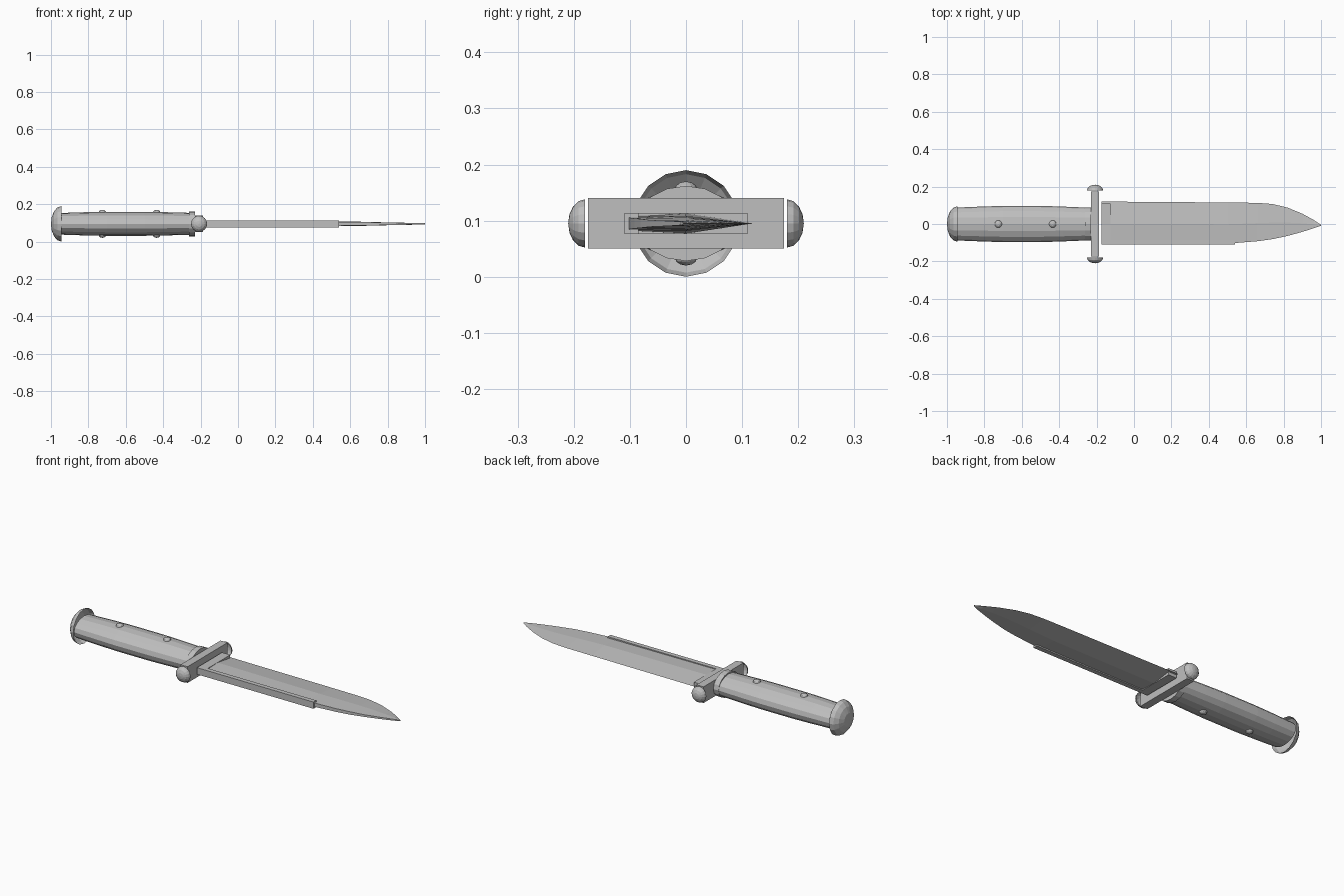
import bpy, bmesh, math

if "Cube" in bpy.data.objects:
    bpy.data.objects.remove(bpy.data.objects["Cube"])

C = 0.095  # height of the long axis

mat = bpy.data.materials.new("plain grey")
mat.diffuse_color = (0.52, 0.52, 0.52, 1)
mat.use_nodes = True
mat.node_tree.nodes["Principled BSDF"].inputs["Base Color"].default_value = mat.diffuse_color


def make(name, verts, faces, fix=True):
    me = bpy.data.meshes.new(name)
    me.from_pydata(verts, [], faces)
    if fix:
        bm = bmesh.new()
        bm.from_mesh(me)
        bmesh.ops.remove_doubles(bm, verts=bm.verts, dist=1e-5)
        bmesh.ops.recalc_face_normals(bm, faces=bm.faces)
        bm.to_mesh(me)
        bm.free()
    me.materials.append(mat)
    ob = bpy.data.objects.new(name, me)
    bpy.context.collection.objects.link(ob)
    return ob


def loft(name, rings, cap=True):
    n = len(rings[0])
    verts = [p for r in rings for p in r]
    faces = [(i * n + j, i * n + (j + 1) % n, (i + 1) * n + (j + 1) % n, (i + 1) * n + j)
             for i in range(len(rings) - 1) for j in range(n)]
    if cap:
        faces += [tuple(range(n))[::-1], tuple(range(len(verts) - n, len(verts)))]
    return make(name, verts, faces)


def ellipse(x, ry, rz, n=16):
    return [(x, ry * math.cos(2 * math.pi * k / n), C + rz * math.sin(2 * math.pi * k / n)) for k in range(n)]


def box(name, x0, x1, y0, y1, z0, z1):
    return loft(name, [[(x, y0, z0), (x, y1, z0), (x, y1, z1), (x, y0, z1)] for x in (x0, x1)])


def dome(name, center, axis, depth, r, n=16, rows=4):
    """Open half sphere bulging along a signed axis (0=x, 1=y, 2=z)."""
    a, s = axis
    verts = []
    for i in range(rows):
        t = math.pi / 2 * i / rows
        for k in range(n):
            u = 2 * math.pi * k / n
            p = list(center)
            p[a] += s * depth * math.sin(t)
            p[(a + 1) % 3] += r * math.cos(t) * math.cos(u)
            p[(a + 2) % 3] += r * math.cos(t) * math.sin(u)
            verts.append(p)
    tip = list(center)
    tip[a] += s * depth
    verts.append(tip)
    faces = []
    for i in range(rows - 1):
        for k in range(n):
            q = (k + 1) % n
            faces.append((i * n + k, i * n + q, (i + 1) * n + q, (i + 1) * n + k))
    b = (rows - 1) * n
    faces += [(b + k, b + (k + 1) % n, len(verts) - 1) for k in range(n)]
    if s < 0:
        faces = [f[::-1] for f in faces]
    return make(name, verts, faces, fix=False)


# Handle: slightly swollen oval grip
loft("handle", [ellipse(x, ry, rz) for x, ry, rz in (
    (-0.945, 0.088, 0.058), (-0.82, 0.093, 0.062), (-0.7, 0.097, 0.064),
    (-0.5, 0.097, 0.064), (-0.38, 0.093, 0.062), (-0.235, 0.087, 0.058))])

# Collar, pommel cap
loft("collar", [ellipse(-0.262, 0.089, 0.067), ellipse(-0.23, 0.089, 0.067)])
dome("pommel", (-0.944, 0, C), (0, -1), 0.056, 0.095)

# Rivets on both faces of the grip
for i, x in enumerate((-0.725, -0.435)):
    for s, side in ((1, "top"), (-1, "bottom")):
        dome(f"rivet_{side}_{i + 1}", (x, 0, C + s * 0.061), (2, s), 0.014, 0.02, 12, 3)

# Crossguard with open end caps
box("crossguard", -0.23, -0.187, -0.175, 0.175, C - 0.045, C + 0.045)
for s, side in ((1, "back"), (-1, "front")):
    dome(f"guard_cap_{side}", (-0.208, s * 0.18, C), (1, s), 0.03, 0.043, 16, 4)

# Blade: x, edge y, spine y, ridge half thickness, spine half thickness
stations = [(-0.175, 0.12, -0.105, 0.018, 0.013), (0.5, 0.115, -0.105, 0.0135, 0.011),
            (0.66, 0.113, -0.092, 0.011, 0.009), (0.74, 0.107, -0.081, 0.009, 0.008),
            (0.82, 0.088, -0.064, 0.007, 0.006), (0.9, 0.055, -0.042, 0.0055, 0.005),
            (0.96, 0.022, -0.023, 0.0045, 0.004), (1.0, -0.005, -0.009, 0.003, 0.003)]
rings = []
for x, ye, ys, t, ts in stations:
    yr = ys + (ye - ys) * 0.47
    rings.append([(x, ye, C), (x, yr, C + t), (x, ys, C + ts), (x, ys, C - ts), (x, yr, C - t)])
loft("blade", rings)

# Thick block at the blade root, and stiffening bar along the spine
box("blade_root", -0.175, -0.125, -0.11, 0.11, C - 0.0185, C + 0.0185)
box("spine_bar", -0.175, 0.54, -0.11, -0.085, C - 0.0185, C + 0.0185)
